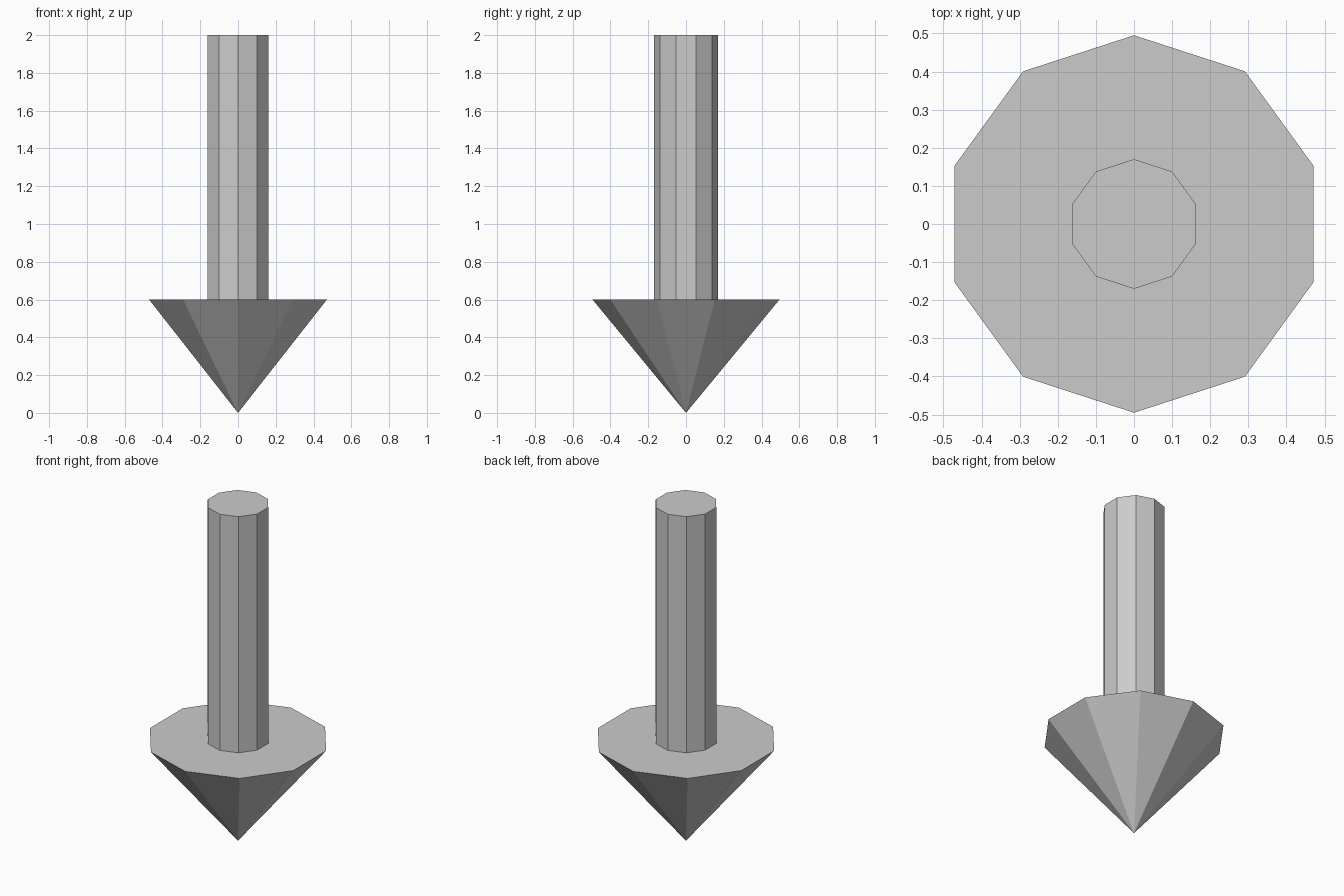
import bpy, bmesh, math

if "Cube" in bpy.data.objects:
    bpy.data.objects.remove(bpy.data.objects["Cube"])

SIDES = 10
# rings of the down-pointing arrow: (radius, height)
RINGS = [(0.495, 0.6), (0.17, 0.6), (0.17, 2.0)]

bm = bmesh.new()


def ring(radius, z):
    # first corner points towards +y
    angles = [math.pi / 2 + 2 * math.pi * i / SIDES for i in range(SIDES)]
    return [bm.verts.new((radius * math.cos(a), radius * math.sin(a), z)) for a in angles]


rings = [ring(r, z) for r, z in RINGS]

# pointed head
tip = bm.verts.new((0, 0, 0))
for i in range(SIDES):
    bm.faces.new((tip, rings[0][(i + 1) % SIDES], rings[0][i]))

# flat shoulder and shaft walls
for low, high in zip(rings, rings[1:]):
    for i in range(SIDES):
        j = (i + 1) % SIDES
        bm.faces.new((low[i], low[j], high[j], high[i]))

# shaft end cap
bm.faces.new(rings[-1])
bmesh.ops.recalc_face_normals(bm, faces=bm.faces)

mesh = bpy.data.meshes.new("down_arrow")
bm.to_mesh(mesh)
bm.free()
bpy.context.collection.objects.link(bpy.data.objects.new("down_arrow", mesh))
